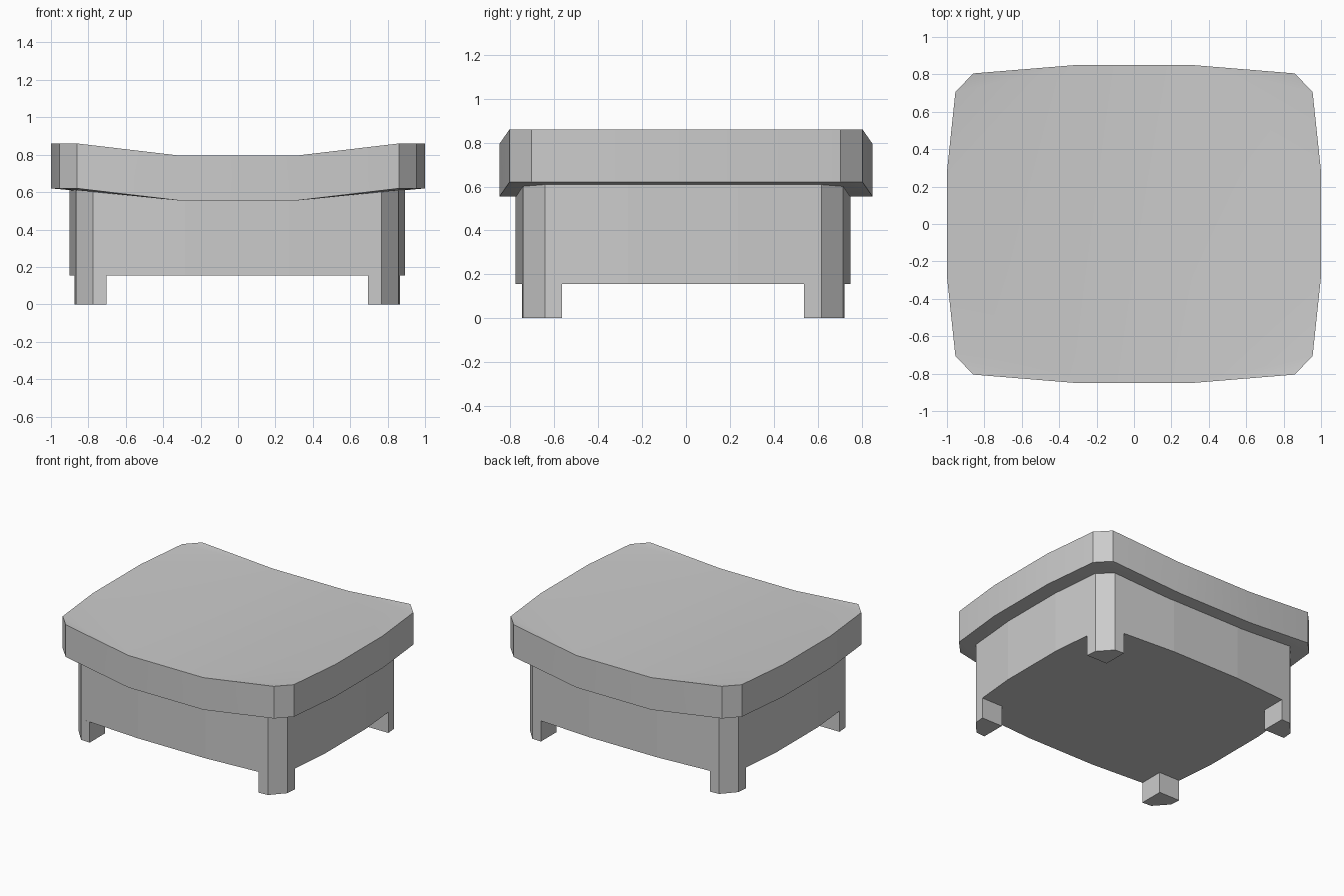
import bpy, bmesh, math

if "Cube" in bpy.data.objects:
    bpy.data.objects.remove(bpy.data.objects["Cube"])

CX, CY = -0.004, -0.0135   # base sits slightly off the seat centre


def ring(quarter, cx=0.0, cy=0.0):
    """Mirror a quarter outline (from +y side round to +x side) into a full loop."""
    loop = []
    for sx, sy, step in ((1, 1, 1), (1, -1, -1), (-1, -1, 1), (-1, 1, -1)):
        loop += [(cx + sx * x, cy + sy * y) for x, y in quarter[::step]]
    return loop


def slab(name, loop, low, high, patches=None, smooth=False):
    """Extrude a loop between two height functions; patches split the caps."""
    bm = bmesh.new()
    bottom = [bm.verts.new((x, y, low(x))) for x, y in loop]
    top = [bm.verts.new((x, y, high(x))) for x, y in loop]
    n = len(loop)
    for i in range(n):
        j = (i + 1) % n
        bm.faces.new((bottom[i], bottom[j], top[j], top[i]))
    for cap in (bottom, top):
        for patch in patches or [range(n)]:
            bm.faces.new([cap[i] for i in patch])
    bmesh.ops.recalc_face_normals(bm, faces=bm.faces)
    mesh = bpy.data.meshes.new(name)
    bm.to_mesh(mesh)
    bm.free()
    obj = bpy.data.objects.new(name, mesh)
    bpy.context.collection.objects.link(obj)
    if smooth:
        bpy.context.view_layer.objects.active = obj
        obj.select_set(True)
        bpy.ops.object.shade_smooth_by_angle(angle=math.radians(30))
        obj.select_set(False)
    return obj


# Seat: dished slab with bowed sides and cut corners
def dish(base):
    return lambda x: base + 0.065 * min(1, max(0, (abs(x) - 0.31) / 0.55))


seat_quarter = [(0.31, 0.85), (0.86, 0.805), (0.955, 0.705), (1.0, 0.28)]
patches = [(0, 7, 8, 15), (0, 3, 4, 7), (8, 11, 12, 15)]
for a, b, c, d in ((0, 1, 2, 3), (7, 6, 5, 4), (8, 9, 10, 11), (15, 14, 13, 12)):
    patches += [(a, b, c), (a, c, d)]
slab("seat", ring(seat_quarter), dish(0.555), dish(0.795), patches, smooth=True)

# Base: box with the same bowed outline, tucked into the seat underside
base_quarter = [(0.28, 0.763), (0.772, 0.73), (0.862, 0.63), (0.897, 0.25)]
slab("base", ring(base_quarter, CX, CY), lambda x: 0.155, lambda x: 0.63)

# Feet: short corner posts flush with the base walls
foot = [(0.698, 0.552), (0.698, 0.735), (0.772, 0.73), (0.862, 0.63), (0.869, 0.552)]
for side, sx in (("left", -1), ("right", 1)):
    for end, sy in (("front", -1), ("back", 1)):
        loop = [(CX + sx * x, CY + sy * y) for x, y in foot]
        slab(f"{end}_{side}_foot", loop, lambda x: 0.0, lambda x: 0.155)
